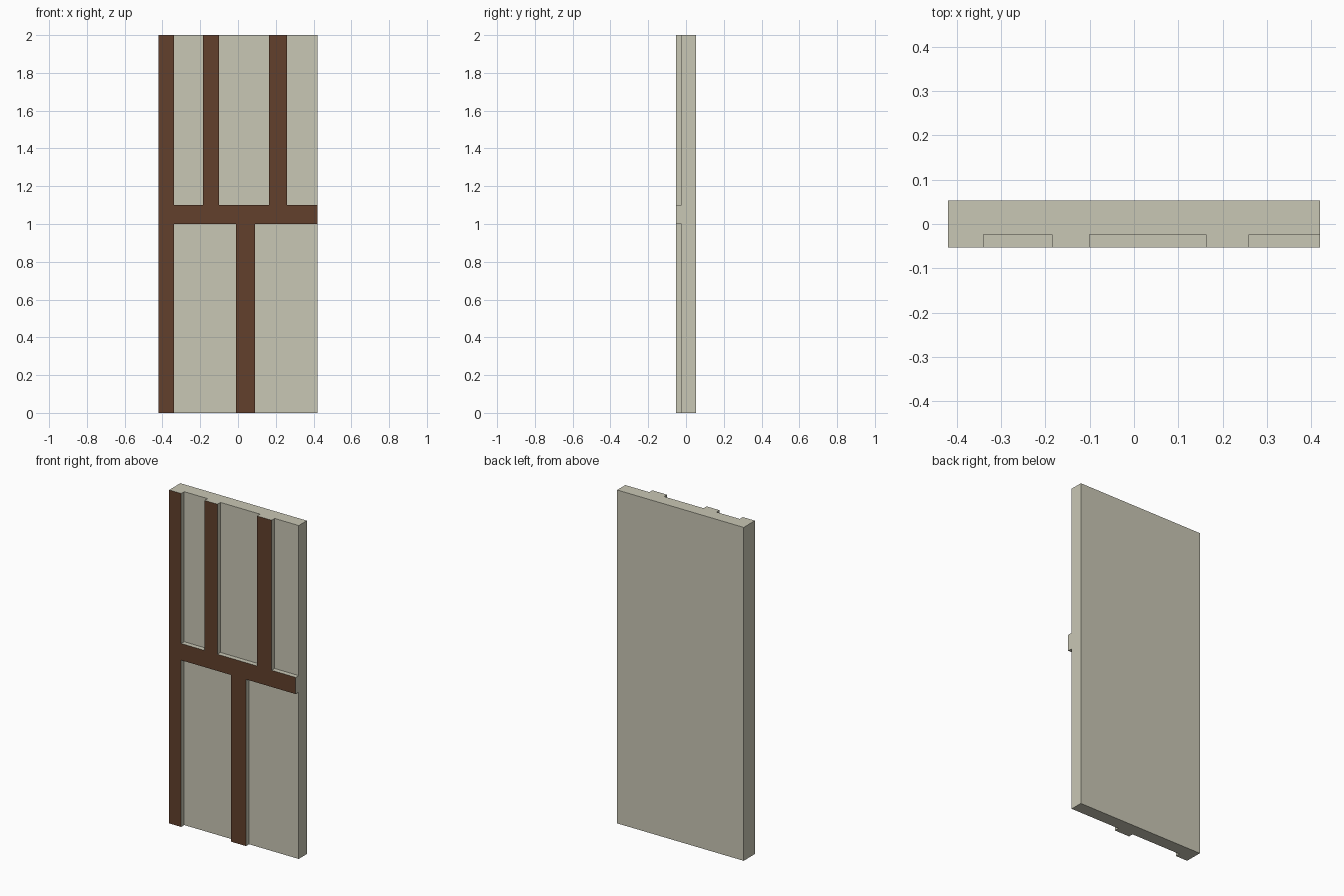
import bpy
import bmesh

cube = bpy.data.objects.get("Cube")
if cube:
    bpy.data.objects.remove(cube, do_unlink=True)


def make_material(name, color):
    mat = bpy.data.materials.new(name)
    mat.use_nodes = True
    mat.diffuse_color = color
    mat.node_tree.nodes["Principled BSDF"].inputs["Base Color"].default_value = color
    return mat


plaster = make_material("cream plaster", (0.584, 0.571, 0.462, 1))
timber = make_material("brown timber", (0.122, 0.051, 0.025, 1))

HALF_W, HEIGHT = 0.42, 2.0
FRONT, PANEL, BACK = -0.053, -0.024, 0.053
RAIL = (1.0, 1.1)
LOWER_POSTS = [(-HALF_W, -0.34), (-0.01, 0.09)]
UPPER_POSTS = [(-HALF_W, -0.34), (-0.185, -0.10), (0.163, 0.26)]


def is_beam(x, z):
    """True where a raised timber covers the wall."""
    if RAIL[0] < z < RAIL[1]:
        return True
    posts = LOWER_POSTS if z < RAIL[0] else UPPER_POSTS
    return any(a < x < b for a, b in posts)


# Wall sheet divided along every timber edge
xs = sorted({x for post in LOWER_POSTS + UPPER_POSTS for x in post} | {HALF_W})
zs = [0, *RAIL, HEIGHT]
bm = bmesh.new()
grid = [[bm.verts.new((x, PANEL, z)) for x in xs] for z in zs]
beams = []
for j in range(len(zs) - 1):
    for i in range(len(xs) - 1):
        face = bm.faces.new((grid[j][i], grid[j][i + 1],
                             grid[j + 1][i + 1], grid[j + 1][i]))
        center = face.calc_center_median()
        if is_beam(center.x, center.z):
            beams.append(face)

# Slab thickness behind the sheet
front_faces = set(bm.faces)
border = [e for e in bm.edges if e.is_boundary]
rim = bmesh.ops.extrude_edge_only(bm, edges=border)["geom"]
bmesh.ops.translate(bm, verts=[v for v in rim if isinstance(v, bmesh.types.BMVert)],
                    vec=(0, BACK - PANEL, 0))
bmesh.ops.contextual_create(bm, geom=[e for e in bm.edges if e.is_boundary])

# Raised timbers, painted on the front only
raised = bmesh.ops.extrude_face_region(bm, geom=beams)["geom"]
bmesh.ops.delete(bm, geom=[f for f in beams if f.is_valid], context="FACES")
bmesh.ops.translate(bm, verts=[v for v in raised if isinstance(v, bmesh.types.BMVert)],
                    vec=(0, FRONT - PANEL, 0))
bmesh.ops.recalc_face_normals(bm, faces=bm.faces)
for face in bm.faces:
    if face.normal.y < -0.9 and face.calc_center_median().y < FRONT + 0.005:
        face.material_index = 1

# Merge the flat pieces
bmesh.ops.dissolve_limit(bm, angle_limit=0.01, verts=bm.verts, edges=bm.edges,
                         delimit={"MATERIAL"})

mesh = bpy.data.meshes.new("timber_framed_wall")
bm.to_mesh(mesh)
bm.free()
mesh.materials.append(plaster)
mesh.materials.append(timber)
wall = bpy.data.objects.new("timber_framed_wall", mesh)
bpy.context.collection.objects.link(wall)
